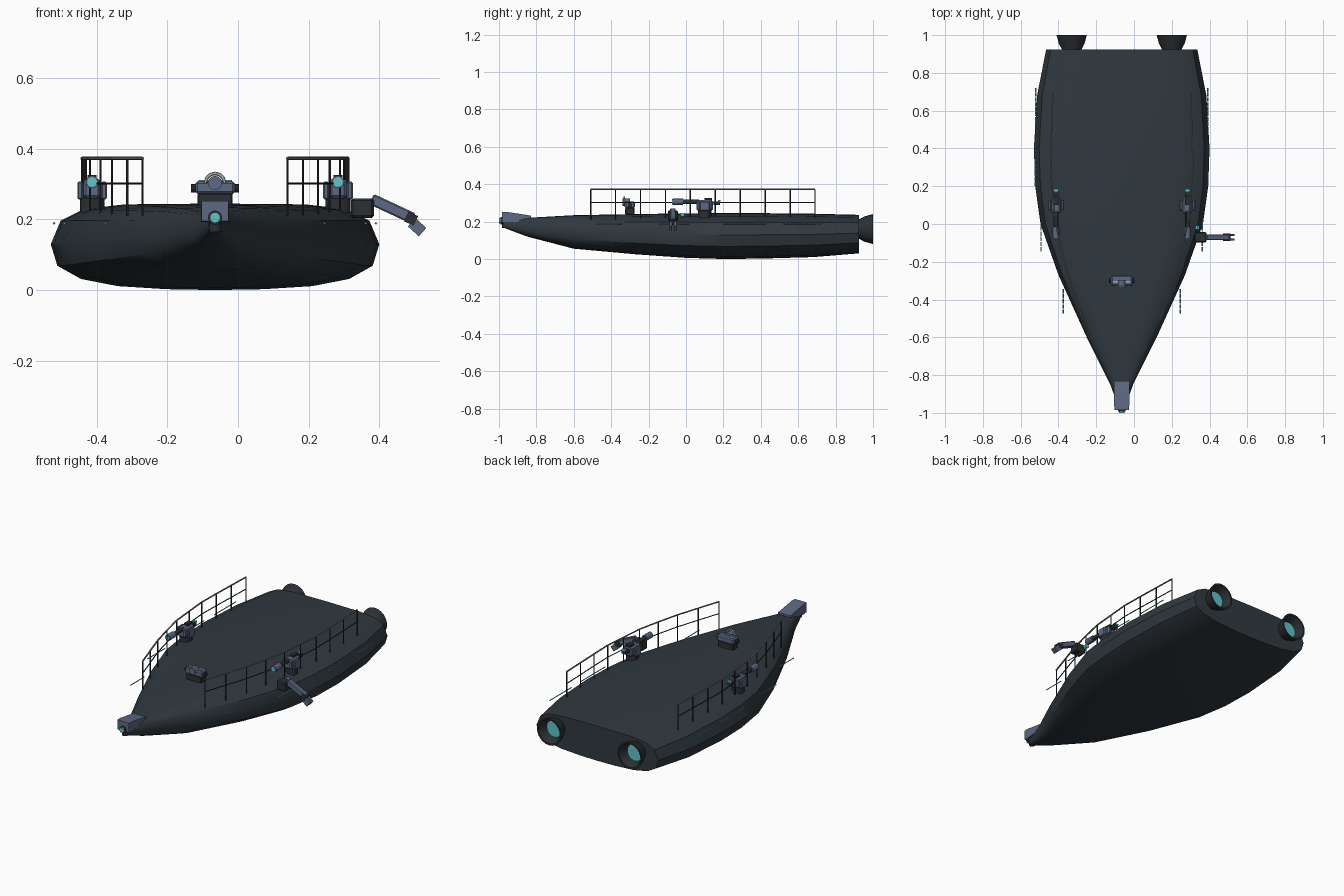
import bpy, bmesh, math
from mathutils import Vector

cube = bpy.data.objects.get("Cube")
if cube:
    bpy.data.objects.remove(cube)

CX = -0.065  # centreline of the boat


def material(name, rgb):
    m = bpy.data.materials.new(name)
    m.use_nodes = True
    m.diffuse_color = (*rgb, 1)
    m.node_tree.nodes["Principled BSDF"].inputs["Base Color"].default_value = (*rgb, 1)
    return m


HULL = material("hull charcoal", (0.03, 0.041, 0.05))
DARK = material("dark metal", (0.025, 0.029, 0.034))
SLATE = material("slate blue", (0.11, 0.14, 0.22))
TEAL = material("teal glow", (0.12, 0.55, 0.58))
RAIL = material("rail grey", (0.22, 0.22, 0.22))
LIGHT = material("light grey", (0.55, 0.57, 0.6))


def finish(name, bm, mat, angle=30):
    bmesh.ops.recalc_face_normals(bm, faces=bm.faces)
    me = bpy.data.meshes.new(name)
    bm.to_mesh(me)
    bm.free()
    ob = bpy.data.objects.new(name, me)
    bpy.context.collection.objects.link(ob)
    me.materials.append(mat)
    bpy.context.view_layer.objects.active = ob
    bpy.ops.object.select_all(action="DESELECT")
    ob.select_set(True)
    bpy.ops.object.shade_smooth_by_angle(angle=math.radians(angle))
    return ob


def loft(name, rings, mat, angle=30, cap=True):
    bm = bmesh.new()
    rows = [[bm.verts.new(p) for p in ring] for ring in rings]
    n = len(rows[0])
    for a, b in zip(rows, rows[1:]):
        for i in range(n):
            bm.faces.new((a[i], a[(i + 1) % n], b[(i + 1) % n], b[i]))
    if cap:
        bm.faces.new(rows[0])
        bm.faces.new(rows[-1])
    return finish(name, bm, mat, angle)


def box(name, center, size, mat, tilt=0, bevel=0):
    bm = bmesh.new()
    bmesh.ops.create_cube(bm, size=1)
    bmesh.ops.scale(bm, vec=size, verts=bm.verts)
    if bevel:
        bmesh.ops.bevel(bm, geom=bm.edges[:], offset=bevel, segments=1, affect="EDGES")
    ob = finish(name, bm, mat)
    ob.location, ob.rotation_euler = center, (0, tilt, 0)
    return ob


def rods(name, pairs, r, mat, sides=8, r2=None):
    """Join straight round rods between pairs of points."""
    bm = bmesh.new()
    for a, b in pairs:
        a, b = Vector(a), Vector(b)
        d = b - a
        mtx = d.to_track_quat("Z", "Y").to_matrix().to_4x4()
        mtx.translation = (a + b) / 2
        bmesh.ops.create_cone(bm, cap_ends=True, segments=sides, radius1=r,
                              radius2=r if r2 is None else r2, depth=d.length, matrix=mtx)
    return finish(name, bm, mat)


# Hull: one rounded section lofted along stations (y, half width, bottom, top)
stations = [(-0.97, 0.018, 0.165, 0.205), (-0.85, 0.06, 0.12, 0.22), (-0.6, 0.185, 0.055, 0.234),
            (-0.27, 0.335, 0.025, 0.24), (0, 0.43, 0.006, 0.244), (0.2, 0.458, 0, 0.245),
            (0.4, 0.465, 0.002, 0.245), (0.68, 0.448, 0.01, 0.242), (0.925, 0.4, 0.03, 0.236)]
half = [(0, 1), (0.55, 0.98), (0.8, 0.87), (0.94, 0.6), (1, 0.05), (0.96, -0.45),
        (0.82, -0.75), (0.6, -0.91), (0.3, -0.98), (0, -1)]
section = half + [(-u, v) for u, v in half[-2:0:-1]]
loft("hull", [[(CX + u * w, y, (lo + hi) / 2 + v * (hi - lo) / 2) for u, v in section]
              for y, w, lo, hi in stations], HULL, 35)


def ring(x, y, z, r, n=24):
    return [(x + r * math.cos(2 * math.pi * i / n), y, z + r * math.sin(2 * math.pi * i / n))
            for i in range(n)]


rail_path = [(-0.51, 0.205), (-0.25, 0.29), (0, 0.352), (0.3, 0.378), (0.69, 0.365)]


def rail_x(y):
    for (a, p), (b, q) in zip(rail_path, rail_path[1:]):
        if y <= b + 1e-6:
            return p + (q - p) * (y - a) / (b - a)
    return rail_path[-1][1]


for s, side in ((1, "left"), (-1, "right")):
    # Engine nozzle with a recessed glowing disc
    x = CX + s * 0.265
    loft(side + "_nozzle", [ring(x, *p) for p in
         ((0.9, 0.16, 0.05), (0.925, 0.16, 0.052), (0.955, 0.16, 0.068), (1, 0.16, 0.08),
          (1, 0.16, 0.07), (0.955, 0.16, 0.05), (0.945, 0.16, 0.048))], DARK)
    rods(side + "_nozzle_glow", [((x, 0.94, 0.16), (x, 0.952, 0.16))], 0.05, TEAL, 24)

    # Guard rail
    ys = [-0.51 + i * 1.2 / 9 for i in range(10)]
    foot = [Vector((CX + s * rail_x(y), y, 0.21)) for y in ys]

    def lifted(z):
        pts = [Vector((p.x, p.y, z)) for p in foot]
        return list(zip(pts, pts[1:]))

    rods(side + "_rail_posts", [(p, (p.x, p.y, 0.372)) for p in foot], 0.0035, DARK, 6)
    rods(side + "_middle_rail", lifted(0.302), 0.003, DARK, 6)
    rods(side + "_top_rail", lifted(0.373), 0.0045, RAIL, 6)

    # Deck gun turret
    x = CX + s * 0.348
    rods(side + "_gun_base", [((x, 0.1, 0.22), (x, 0.1, 0.262))], 0.035, DARK, 12)
    box(side + "_gun_body", (x, 0.1, 0.287), (0.05, 0.09, 0.055), SLATE, bevel=0.008)
    for k in (-1, 1):
        box(side + "_gun_cheek", (x + k * 0.034, 0.1, 0.282), (0.016, 0.055, 0.05), SLATE, bevel=0.004)
    box(side + "_gun_sight", (x, 0.12, 0.318), (0.025, 0.04, 0.016), DARK)
    rods(side + "_gun_barrel", [((x, 0.07, 0.306), (x, -0.03, 0.306))], 0.012, DARK, 12)
    rods(side + "_gun_muzzle", [((x, -0.015, 0.306), (x, -0.07, 0.306))], 0.018, SLATE, 12)
    rods(side + "_gun_muzzle_glow", [((x, -0.069, 0.306), (x, -0.074, 0.306))], 0.014, TEAL, 12)
    box(side + "_gun_rear_light", (x, 0.165, 0.298), (0.028, 0.035, 0.02), DARK)
    box(side + "_gun_rear_glow", (x, 0.178, 0.31), (0.026, 0.014, 0.008), TEAL)

    # Dashed light strips along the hull side
    for off, y0, y1 in ((0.31, -0.475, -0.34), (0.427, -0.145, 0.02), (0.457, 0.2, 0.43), (0.455, 0.52, 0.725)):
        count = round((y1 - y0) / 0.027)
        step = (y1 - y0) / count
        rods(side + "_light_strip", [((CX + s * off, y0 + i * step, 0.189),
             (CX + s * off, y0 + (i + 0.85) * step, 0.189)) for i in range(count)], 0.0035, TEAL, 4)

# Bow block: wedge rising forward, with a lamp and a rounded stem below
loft("bow_block", [[(CX - w, y, lo), (CX + w, y, lo), (CX + w, y, hi), (CX - w, y, hi)]
     for y, w, lo, hi in ((-0.985, 0.038, 0.195, 0.252), (-0.96, 0.04, 0.192, 0.252),
                          (-0.83, 0.04, 0.205, 0.232))], SLATE)
rods("bow_lamp_housing", [((CX, -0.95, 0.205), (CX, -0.992, 0.205))], 0.02, DARK, 16)
rods("bow_lamp", [((CX, -0.98, 0.205), (CX, -1, 0.205))], 0.015, TEAL, 16)
rods("bow_stem", [((CX, -0.965, 0.165), (CX, -0.965, 0.2))], 0.018, DARK, 12)

# Foredeck searchlight with an arched guard
box("searchlight_base", (CX, -0.3, 0.255), (0.1, 0.05, 0.04), DARK, bevel=0.005)
box("searchlight_body", (CX, -0.3, 0.29), (0.112, 0.055, 0.035), SLATE, bevel=0.006)
for k in (-1, 1):
    rods("searchlight_pivot", [((CX + k * 0.05, -0.3, 0.288), (CX + k * 0.068, -0.3, 0.288))], 0.012, DARK, 10)
box("searchlight_glow", (CX, -0.306, 0.308), (0.095, 0.008, 0.006), TEAL)
arch = [Vector((CX + 0.027 * math.cos(math.pi * i / 10), -0.33, 0.303 + 0.027 * math.sin(math.pi * i / 10)))
        for i in range(11)]
rods("searchlight_arch", list(zip(arch, arch[1:])), 0.005, LIGHT, 6)
rods("searchlight_lens", [((CX, -0.34, 0.303), (CX, -0.3, 0.303))], 0.02, SLATE, 16)

# Folding arm on the left side
box("arm_shoulder", (0.352, -0.07, 0.232), (0.065, 0.055, 0.055), DARK, bevel=0.006)
box("arm_link", (0.437, -0.07, 0.23), (0.13, 0.03, 0.032), SLATE, math.radians(25), 0.004)
box("arm_elbow", (0.49, -0.07, 0.202), (0.03, 0.04, 0.03), DARK, math.radians(25))
for k in (-1, 1):
    box("arm_claw", (0.507, -0.07 + k * 0.012, 0.178), (0.042, 0.012, 0.032), SLATE, math.radians(42))
rods("arm_lamp", [((0.335, -0.03, 0.235), (0.335, -0.008, 0.235))], 0.012, TEAL, 12)
